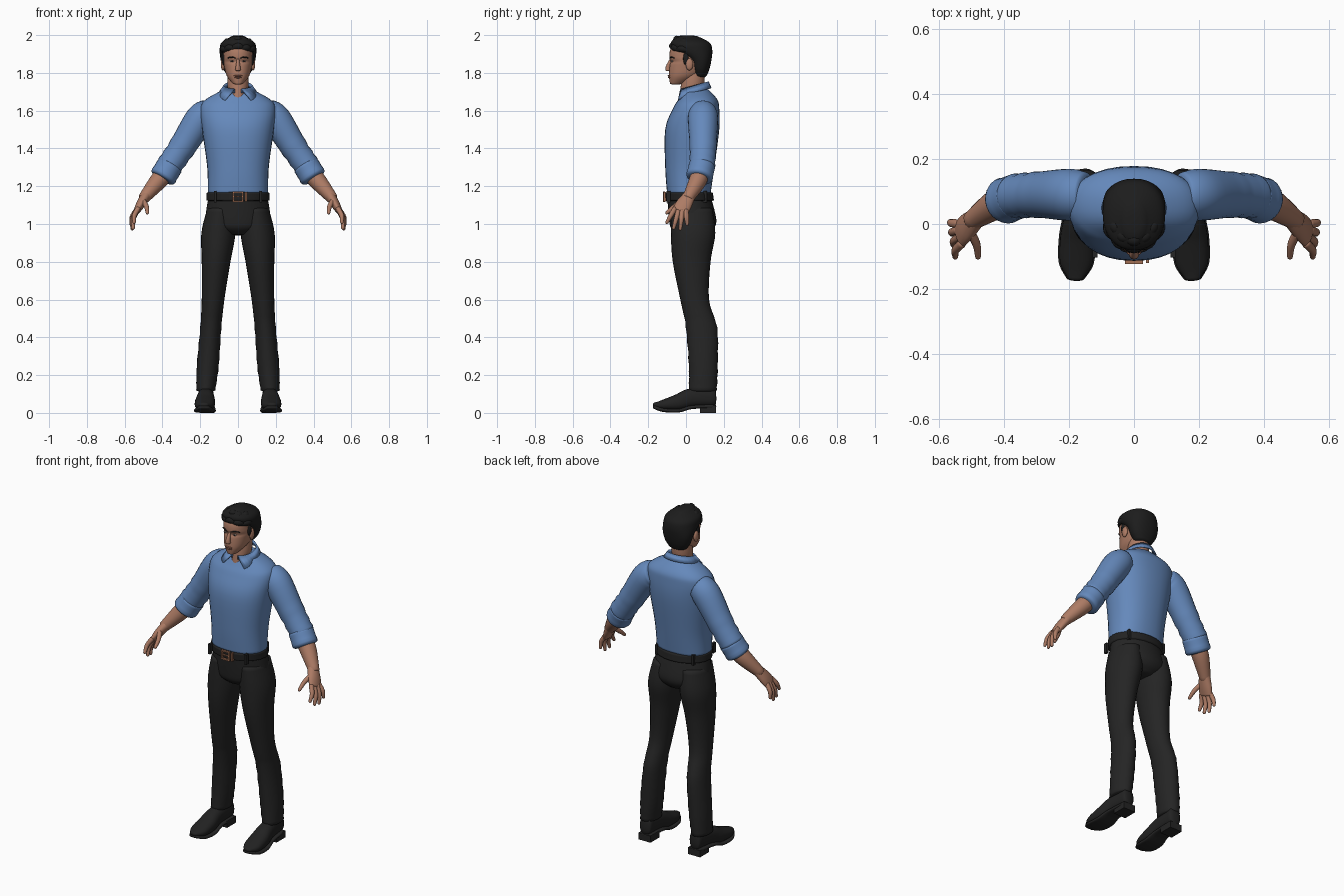
import bpy, bmesh, math
from mathutils import Vector

if "Cube" in bpy.data.objects:
    bpy.data.objects.remove(bpy.data.objects["Cube"])


def material(name, red, green, blue):
    mat = bpy.data.materials.new(name)
    mat.use_nodes = True
    colour = (red, green, blue, 1)
    mat.diffuse_color = colour
    mat.node_tree.nodes["Principled BSDF"].inputs["Base Color"].default_value = colour
    return mat


SHIRT = material("shirt blue", .13, .25, .5)
SKIN = material("skin", .42, .2, .13)
TROUSERS = material("trouser black", .018, .018, .018)
HAIR = material("hair black", .012, .012, .012)
LEATHER = material("shoe leather", .016, .016, .016)
COPPER = material("buckle copper", .36, .16, .09)
LIPS = material("lips", .3, .12, .08)
EYE = material("eye white", .45, .36, .32)

ACROSS, DEPTH, UP = Vector((1, 0, 0)), Vector((0, 1, 0)), Vector((0, 0, 1))


def finish(name, bm, mat, mirror=False, thickness=0, flat=False):
    """Turn a bmesh into a named object, with optional mirrored twin."""
    bmesh.ops.recalc_face_normals(bm, faces=bm.faces)
    for face in bm.faces:
        face.smooth = not flat
    mesh = bpy.data.meshes.new(name)
    bm.to_mesh(mesh)
    bm.free()
    mesh.materials.append(mat)
    part = bpy.data.objects.new(name, mesh)
    bpy.context.collection.objects.link(part)
    if thickness:
        part.modifiers.new("thickness", "SOLIDIFY").thickness = thickness
    if mirror:
        part.modifiers.new("mirror", "MIRROR").use_mirror_merge = False


def resample(rows, steps=5):
    """Pass a smooth curve through rows of numbers."""
    rows = [Vector(row) for row in rows]
    last = len(rows) - 1
    result = []
    for i in range(last):
        before, a, b, after = rows[max(i - 1, 0)], rows[i], rows[i + 1], rows[min(i + 2, last)]
        slope_a, slope_b = (b - before) / 2, (after - a) / 2
        for k in range(steps):
            t = k / steps
            ease = t * t * (3 - 2 * t)
            result.append(a + (b - a) * ease + slope_a * t * (1 - t) ** 2
                          - slope_b * t * t * (1 - t))
    return result + [rows[last]]


def loft(name, rows, mat, sides=24, ref=None, square=1, ripple=0, dome=.01, **options):
    """Skin rings (x, y, z, half width, half depth); with ref they turn along the path."""
    rings = resample(rows)
    count = len(rings)
    points = [Vector(ring[:3]) for ring in rings]
    sections = []
    for i, (point, ring) in enumerate(zip(points, rings)):
        along = (points[min(i + 1, count - 1)] - points[max(i - 1, 0)]).normalized()
        wide, deep = ACROSS, DEPTH
        if ref:
            deep = (ref - along * ref.dot(along)).normalized()
            wide = deep.cross(along)
        fold = 1 + ripple * (-1) ** i * (i > count * .6)
        sections.append((point, along, wide * ring[3] * fold, deep * ring[4] * fold))

    # Rounded ends
    def cap(section, sign):
        point, along, wide, deep = section
        angles = [math.radians(angle) for angle in (30, 60, 80)]
        return [(point + along * sign * dome * math.sin(a), along,
                 wide * math.cos(a), deep * math.cos(a)) for a in angles]
    sections = cap(sections[0], -1)[::-1] + sections + cap(sections[-1], 1)

    bm = bmesh.new()
    loops = []
    for point, along, wide, deep in sections:
        loop = []
        for k in range(sides):
            angle = math.tau * k / sides
            c, s = math.cos(angle), math.sin(angle)
            c = math.copysign(abs(c) ** square, c)
            s = math.copysign(abs(s) ** square, s)
            loop.append(bm.verts.new(point + wide * c + deep * s))
        loops.append(loop)
    for low, high in zip(loops, loops[1:]):
        for k in range(sides):
            bm.faces.new((low[k - 1], low[k], high[k], high[k - 1]))
    bm.faces.new(loops[0])
    bm.faces.new(loops[-1])
    finish(name, bm, mat, **options)


def body(name, rows, mat, centre=lambda z: 0, **options):
    """Level rings given as (height, front, back, half width)."""
    loft(name, [(centre(z), (front + back) / 2, z, half, (back - front) / 2)
                for z, front, back, half in rows], mat, **options)


def tube(name, path, mat, ref=DEPTH, **options):
    """Round tube through (x, y, z, radius)."""
    loft(name, [(*stop, stop[-1]) for stop in path], mat, ref=ref, **options)


def place(bm, location, size):
    for vert in bm.verts:
        vert.co = Vector(location) + Vector([c * s for c, s in zip(vert.co, size)])


def blob(name, location, size, mat, **options):
    bm = bmesh.new()
    bmesh.ops.create_uvsphere(bm, u_segments=16, v_segments=10, radius=1)
    place(bm, location, size)
    finish(name, bm, mat, **options)


def box(name, location, size, mat, **options):
    bm = bmesh.new()
    bmesh.ops.create_cube(bm, size=1)
    place(bm, location, size)
    finish(name, bm, mat, flat=True, **options)


# Shirt with rolled sleeves
body("shirt", [(1.16, -.1, .13, .16), (1.3, -.11, .15, .163), (1.5, -.11, .176, .19),
               (1.61, -.07, .176, .2), (1.66, -.04, .165, .17), (1.71, -.01, .12, .08)],
     SHIRT, sides=32, square=.88)
tube("sleeves", [(.15, .09, 1.59, .07), (.2, .09, 1.555, .08), (.3, .09, 1.4, .07),
                 (.37, .085, 1.3, .068)], SHIRT, ripple=.03, mirror=True)
tube("cuffs", [(.36, .085, 1.31, .07), (.4, .07, 1.245, .07)], SHIRT, ripple=.03, mirror=True)

# Collar: a folded band that drops to two points at the throat
bm = bmesh.new()
strips = []
STOPS = 24
for k in range(STOPS + 1):
    angle = math.radians(-78 + 336 * k / STOPS)
    c, s = math.cos(angle), math.sin(angle)
    tip = max(0, 1 - min(k, STOPS - k) / 4)
    drop = .02 * s
    inner = (.07 * c, .045 + .07 * s, 1.715 + drop)
    crease = (.075 * c, .045 + .075 * s, 1.735 + drop)
    hem = ((.1 + .02 * tip) * c + math.copysign(.045 * tip, c), .045 + .09 * s,
           1.7 + drop - .025 * tip)
    strips.append([bm.verts.new(corner) for corner in (inner, crease, hem)])
for a, b in zip(strips, strips[1:]):
    for j in range(2):
        bm.faces.new((a[j], a[j + 1], b[j + 1], b[j]))
finish("collar", bm, SHIRT, thickness=.007)

# Trousers: seat, then legs that spread evenly towards the floor
body("trouser_seat", [(1.15, -.1, .13, .155), (1.03, -.09, .16, .172),
                      (.98, -.08, .15, .15), (.95, -.05, .12, .08)], TROUSERS)
body("trouser_legs", [(1.08, -.08, .14, .07), (.95, -.08, .155, .09), (.8, -.07, .13, .076),
                      (.6, -.03, .122, .06), (.45, 0, .165, .056), (.25, .015, .168, .058),
                      (.12, .015, .163, .05)], TROUSERS, centre=lambda z: .18 - .08 * z,
     ripple=.02, mirror=True)

# Belt and buckle
BELT = 1.145
body("belt", [(BELT - .02, -.112, .148, .167), (BELT + .02, -.114, .142, .167)], LEATHER)
for side, sign in (("right", -1), ("left", 1)):
    box(f"buckle_{side}_bar", (sign * .024, -.117, BELT), (.008, .012, .056), COPPER)
for side, sign in (("lower", -1), ("upper", 1)):
    box(f"buckle_{side}_bar", (0, -.117, BELT + sign * .024), (.05, .012, .008), COPPER)
box("buckle_pin", (0, -.117, BELT), (.04, .008, .006), COPPER)
box("belt_keeper", (.042, -.113, BELT), (.009, .014, .05), COPPER)
for side, y in (("front", -.092), ("back", .1)):
    box(f"{side}_belt_loops", (.12, y, BELT), (.014, .022, .06), TROUSERS, mirror=True)

# Shoes: rows give (position, half width, top, sole height) from toe to heel
SHOE = [(-.165, .025, .055, .03), (-.12, .05, .07, .015), (-.04, .053, .1, .012),
        (.03, .044, .13, .03), (.15, .036, .14, .035)]
loft("shoe_uppers", [(.172 - .05 * y, y, (top + sole) / 2, half, (top - sole) / 2)
                     for y, half, top, sole in SHOE], LEATHER, ref=UP, square=.85, mirror=True)
loft("soles", [(.172 - .05 * y, y, sole, half + .004, .01) for y, half, top, sole in SHOE],
     TROUSERS, ref=UP, square=.6, mirror=True)
box("heels", (.165, .117, .02), (.08, .085, .04), TROUSERS, mirror=True)

# Forearms, palms and fingers
tube("forearms", [(.37, .08, 1.29, .045), (.42, .063, 1.23, .047), (.5, .01, 1.135, .03)],
     SKIN, mirror=True)
loft("palms", [(.48, .025, 1.16, .028, .03), (.515, -.01, 1.105, .024, .043),
               (.535, -.03, 1.07, .017, .043)], SKIN, ref=DEPTH, mirror=True)
for finger, base, tip, bend in (("index", (.53, -.06, 1.08), (.55, -.1, 1.01), .009),
                                ("middle", (.535, -.04, 1.07), (.555, -.065, .98), .009),
                                ("ring", (.54, -.02, 1.07), (.56, -.03, .975), .009),
                                ("little", (.54, 0, 1.07), (.565, .006, 1), .009),
                                ("thumb", (.5, -.03, 1.12), (.48, -.1, 1.06), -.006)):
    base, tip = Vector(base), Vector(tip)
    knuckle = (base + tip) / 2 + ACROSS * bend
    tube(f"{finger}_fingers", [(*base, .014), (*knuckle, .0125), (*tip, .009)],
         SKIN, sides=12, mirror=True)

# Neck and head
body("neck", [(1.66, -.035, .07, .04), (1.73, -.028, .095, .056), (1.8, -.02, .1, .055)], SKIN)
body("head", [(1.745, -.085, -.01, .03), (1.785, -.09, .07, .06), (1.84, -.086, .115, .074),
              (1.86, -.08, .12, .077), (1.885, -.088, .124, .078), (1.93, -.08, .12, .075),
              (1.97, -.04, .09, .04)], SKIN, sides=32, square=.92)
tube("nose", [(0, -.078, 1.875, .006), (0, -.094, 1.835, .012), (0, -.094, 1.815, .015)],
     SKIN, dome=.006)
blob("ears", (.08, .018, 1.845), (.011, .02, .032), SKIN, mirror=True)
blob("lower_lip", (0, -.087, 1.776), (.02, .009, .005), LIPS)
blob("upper_lip", (0, -.088, 1.785), (.023, .009, .004), LIPS)
blob("eye_whites", (.031, -.074, 1.862), (.012, .006, .005), EYE, mirror=True)
blob("irises", (.031, -.079, 1.862), (.005, .002, .005), HAIR, mirror=True)
tube("eyebrows", [(.014, -.086, 1.878, .003), (.034, -.08, 1.884, .004),
                  (.054, -.064, 1.879, .003)], HAIR, ref=UP, sides=8, dome=.003, mirror=True)

# Hair: a cap set back on the skull, with locks swept round the brow
body("hair_cap", [(1.785, .04, .11, .055), (1.82, .03, .124, .078), (1.87, .01, .135, .092),
                  (1.92, -.06, .139, .097), (1.96, -.08, .125, .088), (1.99, -.05, .07, .04)],
     HAIR, sides=32, square=.9)
blob("sideburns", (.076, 0, 1.875), (.01, .015, .035), HAIR, mirror=True)
for layer, height, spread in (("fringe", 1.93, .082), ("crown", 1.965, .062)):
    for k in range(5):
        path = []
        for step, radius in enumerate((.01, .02, .008)):
            angle = math.radians(180 + 32 * k + 26 * step)
            rise = .012 * math.sin(math.pi * step / 2) - .015 * abs(math.cos(angle))
            path.append((spread * math.cos(angle), .02 + 1.1 * spread * math.sin(angle),
                         height + rise, radius))
        tube(f"{layer}_lock", path, HAIR, ref=UP, sides=12)
